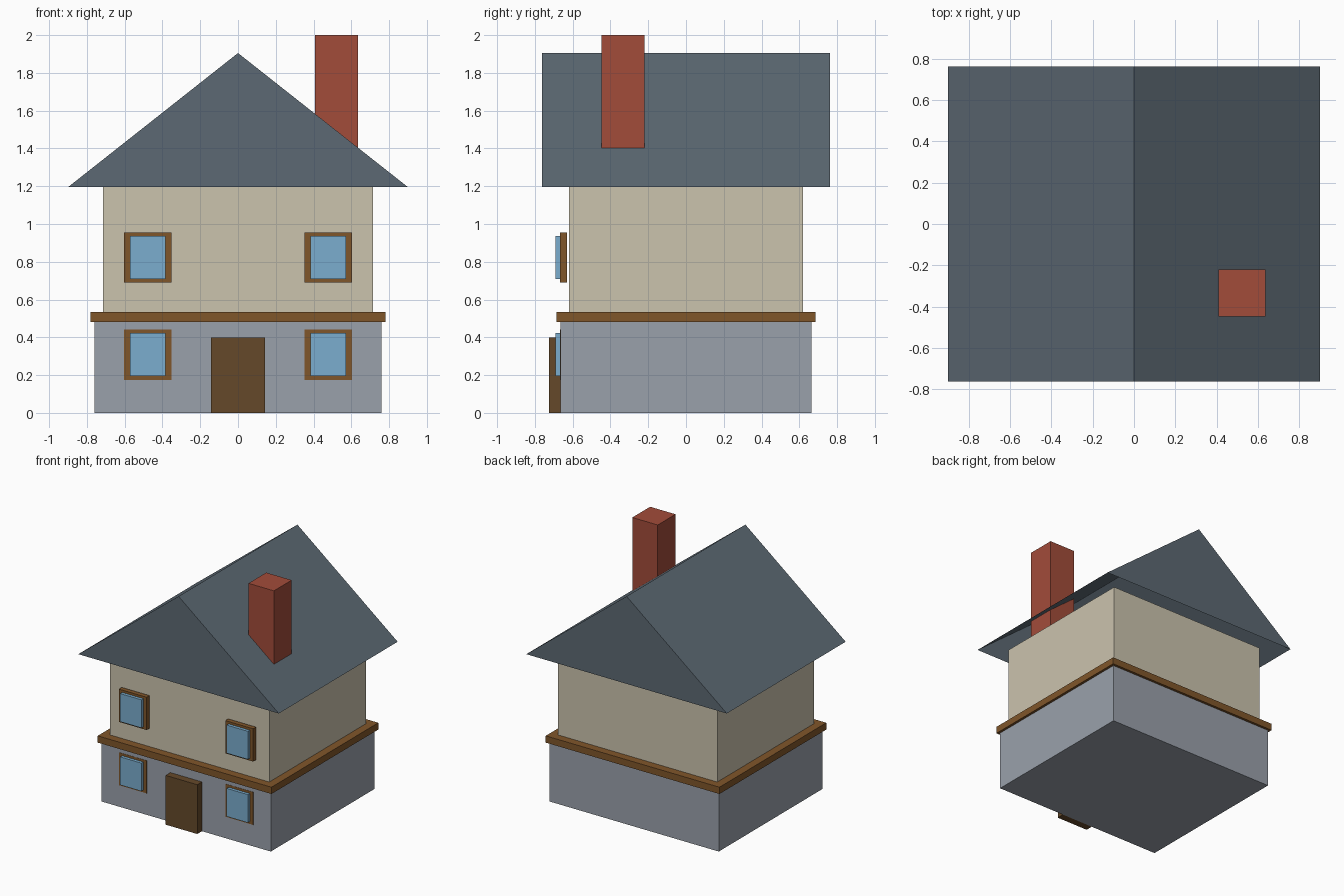
import bpy

if "Cube" in bpy.data.objects:
    bpy.data.objects.remove(bpy.data.objects["Cube"])


def material(name, hex_rgb):
    """Flat material from an sRGB hex colour."""
    lin = []
    for i in (0, 2, 4):
        c = int(hex_rgb[i:i + 2], 16) / 255
        lin.append(c / 12.92 if c <= 0.04045 else ((c + 0.055) / 1.055) ** 2.4)
    mat = bpy.data.materials.new(name)
    mat.diffuse_color = (*lin, 1)
    mat.use_nodes = True
    mat.node_tree.nodes["Principled BSDF"].inputs["Base Color"].default_value = mat.diffuse_color
    return mat


STONE = material("grey_stone", "9AA1AB")
PLASTER = material("cream_plaster", "CBC3AE")
TIMBER = material("brown_timber", "80562A")
DOOR = material("dark_wood", "65492A")
SLATE = material("blue_grey_slate", "5C6973")
BRICK = material("red_brick", "A24C3A")
GLASS = material("blue_glass", "7BAECF")


def mesh_object(name, verts, faces, mat):
    mesh = bpy.data.meshes.new(name)
    mesh.from_pydata(verts, [], faces)
    mesh.materials.append(mat)
    obj = bpy.data.objects.new(name, mesh)
    bpy.context.collection.objects.link(obj)
    return obj


def box(name, xs, ys, zs, mat):
    """Box between the given x, y and z limits."""
    verts = [(x, y, z) for z in zs for y in ys for x in xs]
    faces = [(0, 2, 3, 1), (4, 5, 7, 6), (0, 1, 5, 4),
             (2, 6, 7, 3), (0, 4, 6, 2), (1, 3, 7, 5)]
    return mesh_object(name, verts, faces, mat)


# Two storeys with a timber band between them
box("ground_floor", (-0.76, 0.76), (-0.665, 0.665), (0, 0.48), STONE)
box("timber_band", (-0.78, 0.78), (-0.685, 0.685), (0.48, 0.535), TIMBER)
box("upper_floor", (-0.715, 0.715), (-0.62, 0.62), (0.535, 1.2), PLASTER)

# Gable roof: two slopes and two gable ends, open underneath
W, D, EAVE, RIDGE = 0.9, 0.762, 1.195, 1.905
roof_verts = [(x, y, z) for y in (-D, D)
              for x, z in ((-W, EAVE), (W, EAVE), (0, RIDGE))]
mesh_object("roof", roof_verts,
            [(0, 1, 2), (4, 3, 5), (1, 4, 5, 2), (3, 0, 2, 5)], SLATE)

# Chimney through the right slope
box("chimney", (0.408, 0.636), (-0.448, -0.22), (1.2, 2.0), BRICK)

# Front door
box("front_door", (-0.142, 0.142), (-0.725, -0.66), (0, 0.4), DOOR)

# Four front windows: timber surround with a raised pane
for level, z in (("lower", 0.308), ("upper", 0.822)):
    for side, x in (("left", -0.478), ("right", 0.478)):
        box(f"{level}_{side}_window_frame", (x - 0.125, x + 0.125),
            (-0.667, -0.63), (z - 0.133, z + 0.133), TIMBER)
        box(f"{level}_{side}_window_pane", (x - 0.095, x + 0.095),
            (-0.692, -0.66), (z - 0.114, z + 0.114), GLASS)
